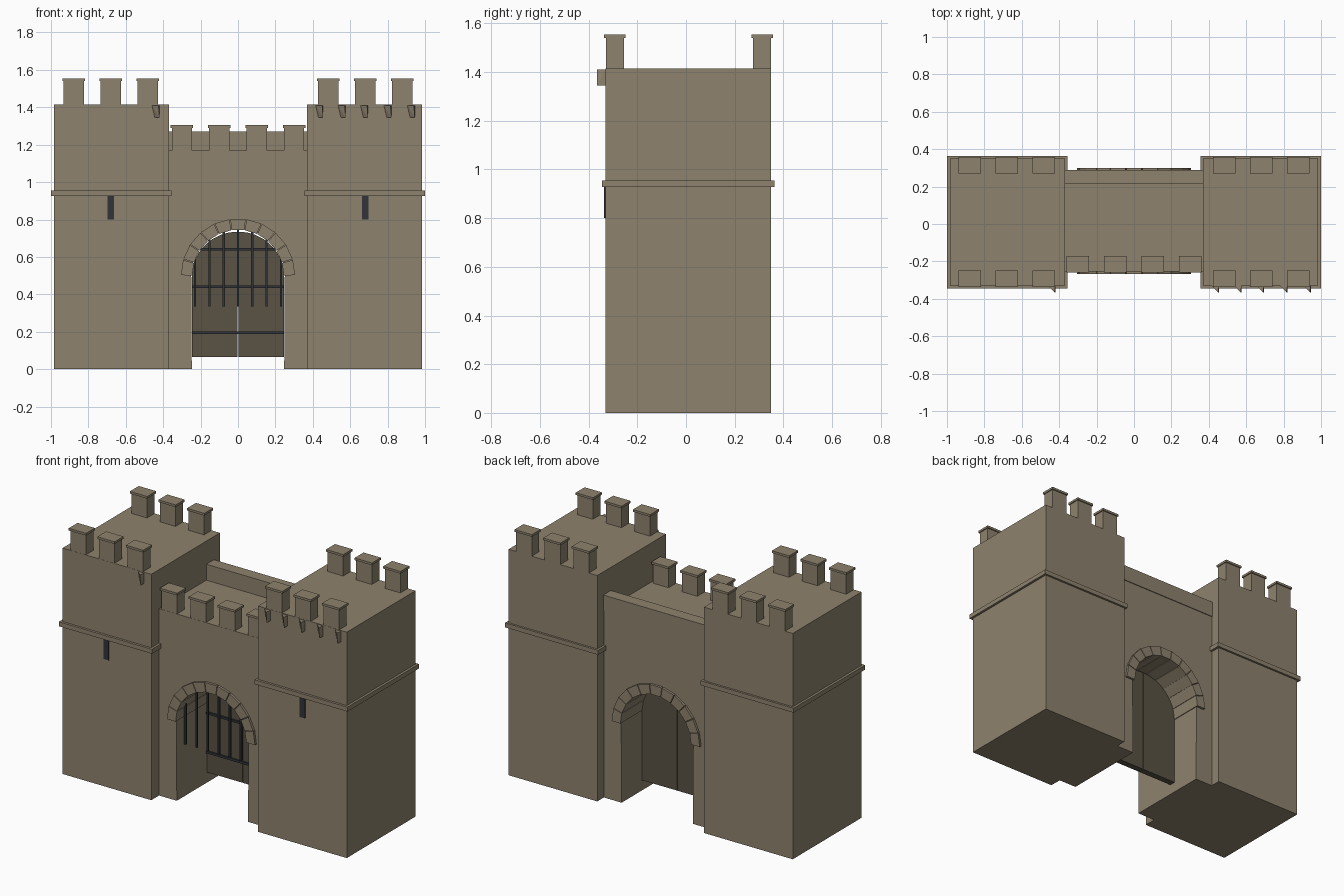
import bpy, bmesh, math
from mathutils import Vector

if "Cube" in bpy.data.objects:
    bpy.data.objects.remove(bpy.data.objects["Cube"])


def material(name, rgb):
    m = bpy.data.materials.new(name)
    m.diffuse_color = (*rgb, 1)
    m.use_nodes = True
    m.node_tree.nodes["Principled BSDF"].inputs["Base Color"].default_value = m.diffuse_color
    return m


STONE = material("stone", (0.27, 0.225, 0.155))
WOOD = material("dark_wood", (0.10, 0.085, 0.058))
IRON = material("iron", (0.032, 0.034, 0.042))


def finish(bm, name, mat):
    bmesh.ops.recalc_face_normals(bm, faces=bm.faces)
    me = bpy.data.meshes.new(name)
    bm.to_mesh(me)
    bm.free()
    me.materials.append(mat)
    ob = bpy.data.objects.new(name, me)
    bpy.context.collection.objects.link(ob)
    return ob


def box(name, x0, x1, y0, y1, z0, z1, mat=STONE):
    bm = bmesh.new()
    bmesh.ops.create_cube(bm, size=1)
    for v in bm.verts:
        v.co = Vector((x0 if v.co.x < 0 else x1,
                       y0 if v.co.y < 0 else y1,
                       z0 if v.co.z < 0 else z1))
    return finish(bm, name, mat)


def extrude(name, pts, y0, y1, mat=STONE):
    """Extrude an xz outline from y0 to y1."""
    bm = bmesh.new()
    f = bm.faces.new([bm.verts.new((x, y0, z)) for x, z in pts])
    r = bmesh.ops.extrude_face_region(bm, geom=[f])
    for g in r["geom"]:
        if isinstance(g, bmesh.types.BMVert):
            g.co.y = y1
    return finish(bm, name, mat)


def arc(r, zc, a0, a1, n):
    return [(r * math.cos(math.radians(a0 + (a1 - a0) * i / n)),
             zc + r * math.sin(math.radians(a0 + (a1 - a0) * i / n)))
            for i in range(n + 1)]


def merlon(name, x, y, z, h):
    box(name, x - 0.054, x + 0.054, y - 0.037, y + 0.037, z, z + h)
    box(name + "_cap", x - 0.06, x + 0.06, y - 0.044, y + 0.044, z + h, z + h + 0.014)


def corbel(x):
    # wedge tapering up to the wall
    bm = bmesh.new()
    for p in ((-0.02, -0.33, 1.41), (0.02, -0.33, 1.41), (0.02, -0.33, 1.345),
              (-0.005, -0.33, 1.345), (0.02, -0.365, 1.345), (0.015, -0.365, 1.41)):
        bm.verts.new((x + p[0], p[1], p[2]))
    bmesh.ops.convex_hull(bm, input=bm.verts)
    finish(bm, "corbel", STONE)


# Towers with string course, arrow slit and battlements
for s, side in ((-1, "left"), (1, "right")):
    def span(a, b):
        return sorted((s * a, s * b))
    box(side + "_tower", *span(0.37, 0.985), -0.33, 0.35, 0, 1.415)
    box(side + "_string_course", *span(0.355, 1.0), -0.345, 0.363, 0.927, 0.955)
    box(side + "_arrow_slit", *span(0.662, 0.698), -0.336, -0.32, 0.80, 0.95, IRON)
    for x in (0.482, 0.68, 0.878):
        for y in (-0.292, 0.313):
            merlon(side + "_tower_merlon", s * x, y, 1.415, 0.125)

# Surviving corbels
for x in (-0.44, 0.435, 0.555, 0.675, 0.80, 0.925):
    corbel(x)

# Gate wall with arched passage
SPRING = 0.5
outline = [(0.37, 0), (0.37, 1.17), (-0.37, 1.17), (-0.37, 0), (-0.247, 0)]
outline += arc(0.25, SPRING, 180, 0, 22) + [(0.247, 0)]
extrude("gate_wall", outline, -0.253, 0.285)
box("rear_parapet", -0.37, 0.37, 0.215, 0.29, 1.17, 1.27)
for x in (-0.3, -0.1, 0.1, 0.3):
    merlon("gate_merlon", x, -0.215, 1.17, 0.12)

# Arch stones
N = 11
for i in range(N):
    a0, a1 = 180 * i / N + 0.4, 180 * (i + 1) / N - 0.4
    extrude("arch_stone", arc(0.305, SPRING, a0, a1, 1) + arc(0.245, SPRING, a1, a0, 1),
            -0.268, 0.30)

# Double door with iron straps
for s in (-1, 1):
    leaf = [(s * 0.002, 0.065), (s * 0.246, 0.065)]
    leaf += [(s * (0.002 + abs(x) * 1.035), z) for x, z in arc(0.235, SPRING, 0, 90, 8)]
    extrude("door_leaf", leaf, 0.045, 0.085, WOOD)
for z, w in ((0.195, 0.245), (0.44, 0.245), (0.64, 0.2)):
    box("door_strap", -w, w, 0.035, 0.05, z - 0.007, z + 0.007, IRON)

# Raised portcullis bars
for i in range(-3, 4):
    x = i * 0.0765
    top = SPRING + math.sqrt(0.25 ** 2 - x * x) + 0.005
    box("portcullis_bar", x - 0.006, x + 0.006, -0.196, -0.184, 0.335, top, IRON)
